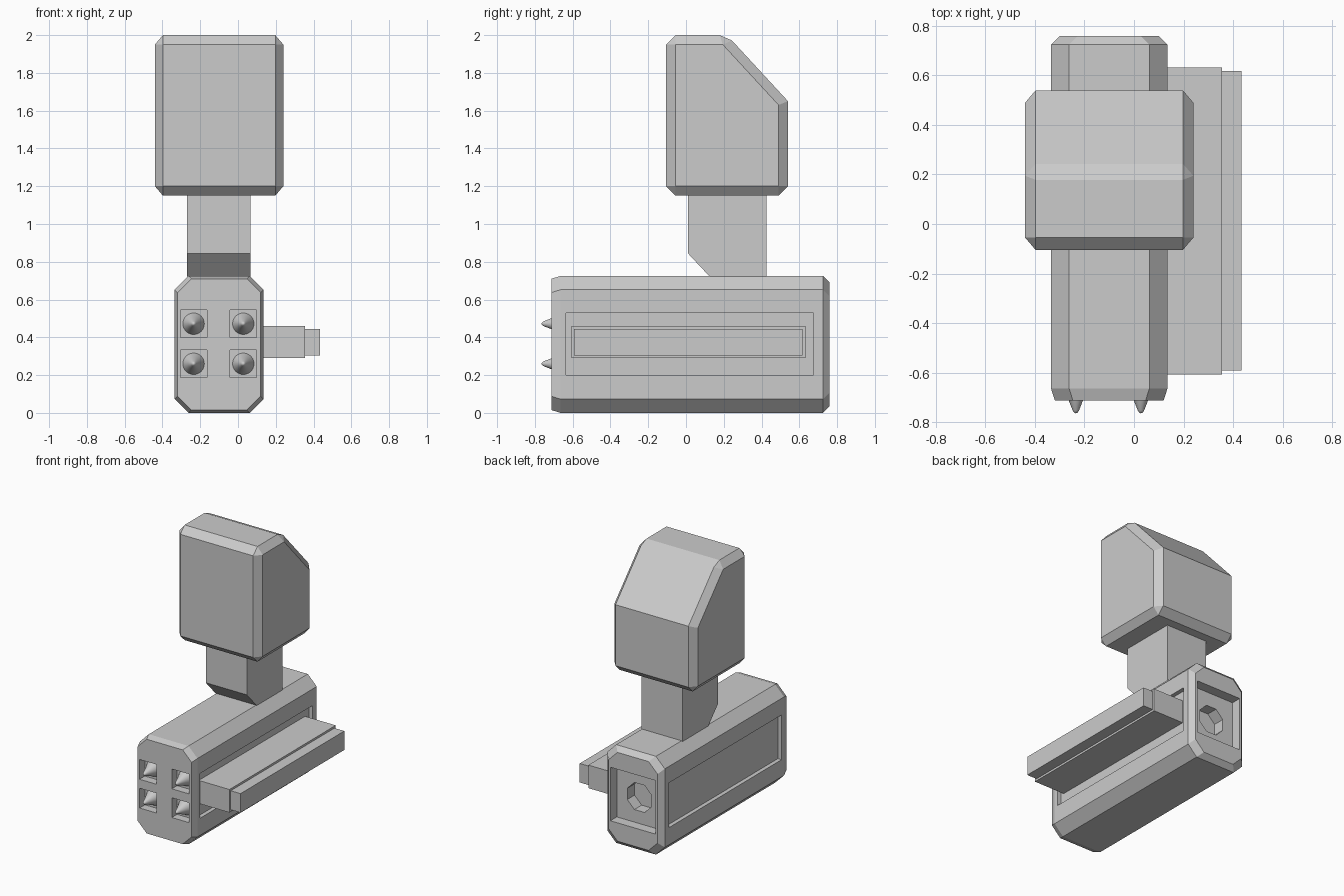
import bpy, bmesh, math
from mathutils import Matrix, Vector

if "Cube" in bpy.data.objects:
    bpy.data.objects.remove(bpy.data.objects["Cube"])

CX, CZ = -0.10, 0.3625          # centre line of the base body


def finish(name, bm):
    bmesh.ops.recalc_face_normals(bm, faces=bm.faces)
    me = bpy.data.meshes.new(name)
    bm.to_mesh(me)
    bm.free()
    ob = bpy.data.objects.new(name, me)
    bpy.context.collection.objects.link(ob)
    return ob


def box(name, x, y, z):
    bm = bmesh.new()
    size = [b - a for a, b in (x, y, z)]
    mid = [(a + b) / 2 for a, b in (x, y, z)]
    bmesh.ops.create_cube(bm, size=1, matrix=Matrix.Translation(mid) @ Matrix.Diagonal((*size, 1)))
    return finish(name, bm)


def prism(profile, x0, x1):
    """Extrude a (y, z) profile along x."""
    bm = bmesh.new()
    face = bm.faces.new([bm.verts.new((x0, y, z)) for y, z in profile])
    new = bmesh.ops.extrude_face_region(bm, geom=[face])["geom"]
    bmesh.ops.translate(bm, vec=(x1 - x0, 0, 0), verts=[v for v in new if isinstance(v, bmesh.types.BMVert)])
    bmesh.ops.recalc_face_normals(bm, faces=bm.faces)
    return bm


def cut(target, cutter):
    mod = target.modifiers.new("cut", 'BOOLEAN')
    mod.operation, mod.object, mod.solver = 'DIFFERENCE', cutter, 'EXACT'
    bpy.context.view_layer.objects.active = target
    bpy.ops.object.modifier_apply(modifier=mod.name)
    bpy.data.objects.remove(cutter, do_unlink=True)


# Base body: octagonal section lofted along y, with chamfered ends
def octagon(bm, y, inset):
    w, h, c = 0.235 - inset, CZ - inset, 0.073
    pts = [(w, h - c), (w - c, h), (c - w, h), (-w, h - c),
           (-w, c - h), (c - w, -h), (w - c, -h), (w, c - h)]
    return [bm.verts.new((CX + px, y, CZ + pz)) for px, pz in pts]


bm = bmesh.new()
rings = [octagon(bm, y, d) for y, d in ((-0.712, 0.015), (-0.665, 0), (0.725, 0), (0.76, 0.035))]
for a, b in zip(rings, rings[1:]):
    for i in range(8):
        bm.faces.new((a[i], a[(i + 1) % 8], b[(i + 1) % 8], b[i]))
bm.faces.new(rings[0])
bm.faces.new(rings[-1])
body = finish("base_body", bm)

# Long side recesses
for s in (-1, 1):
    xs = sorted((CX + s * 0.205, CX + s * 0.3))
    cut(body, box("cutter", xs, (-0.635, 0.675), (0.20, 0.53)))

# Rear recess with an octagonal hole
cut(body, box("cutter", (-0.285, 0.085), (0.685, 0.9), (0.17, 0.565)))
bm = bmesh.new()
bmesh.ops.create_cone(bm, cap_ends=True, segments=8, radius1=0.108, radius2=0.108, depth=0.16,
                      matrix=Matrix.Translation((CX, 0.68, CZ)) @ Matrix.Rotation(math.pi / 2, 4, 'X')
                      @ Matrix.Rotation(math.pi / 8, 4, 'Z'))
cut(body, finish("cutter", bm))

# Front sockets, each holding a blunt spike
for cx in (-0.235, 0.028):
    for cz in (0.26, 0.472):
        cut(body, box("cutter", (cx - 0.07, cx + 0.07), (-0.8, -0.65), (cz - 0.073, cz + 0.073)))
        bm = bmesh.new()
        prof = [bm.verts.new((cx + r, y, cz)) for r, y in
                ((0.057, -0.65), (0.029, -0.712), (0.013, -0.753), (0.007, -0.762), (0, -0.765))]
        edges = [bm.edges.new(p) for p in zip(prof, prof[1:])]
        bmesh.ops.spin(bm, geom=prof + edges, cent=(cx, 0, cz), axis=(0, 1, 0),
                       angle=2 * math.pi, steps=24)
        bmesh.ops.remove_doubles(bm, verts=bm.verts, dist=1e-4)
        spike = finish("front_spike", bm)
        spike.data.shade_smooth()

# Stepped rail on the right side
box("rail_base", (0.10, 0.355), (-0.607, 0.632), (0.29, 0.46))
box("rail_tip", (0.35, 0.435), (-0.592, 0.618), (0.305, 0.445))

# Neck with a chamfered lower front
finish("neck", prism([(0.01, 1.16), (0.01, 0.845), (0.125, 0.722), (0.425, 0.722), (0.425, 1.16)],
                     -0.27, 0.065))

# Head: wedge block, every edge chamfered except the one below the slope
bm = prism([(-0.105, 1.15), (-0.105, 2.0), (0.217, 2.0), (0.54, 1.65), (0.54, 1.15)], -0.4, 0.4)
keep = [e for e in bm.edges
        if not all((Vector(v.co.yz) - Vector((0.54, 1.65))).length < 1e-4 for v in e.verts)]
bmesh.ops.bevel(bm, geom=keep, offset=0.071, offset_type='WIDTH', segments=1,
                profile=0.5, affect='EDGES')
bmesh.ops.scale(bm, vec=(0.85, 1, 1), verts=bm.verts)
bmesh.ops.translate(bm, vec=(CX, 0, 0), verts=bm.verts)
finish("head", bm)
